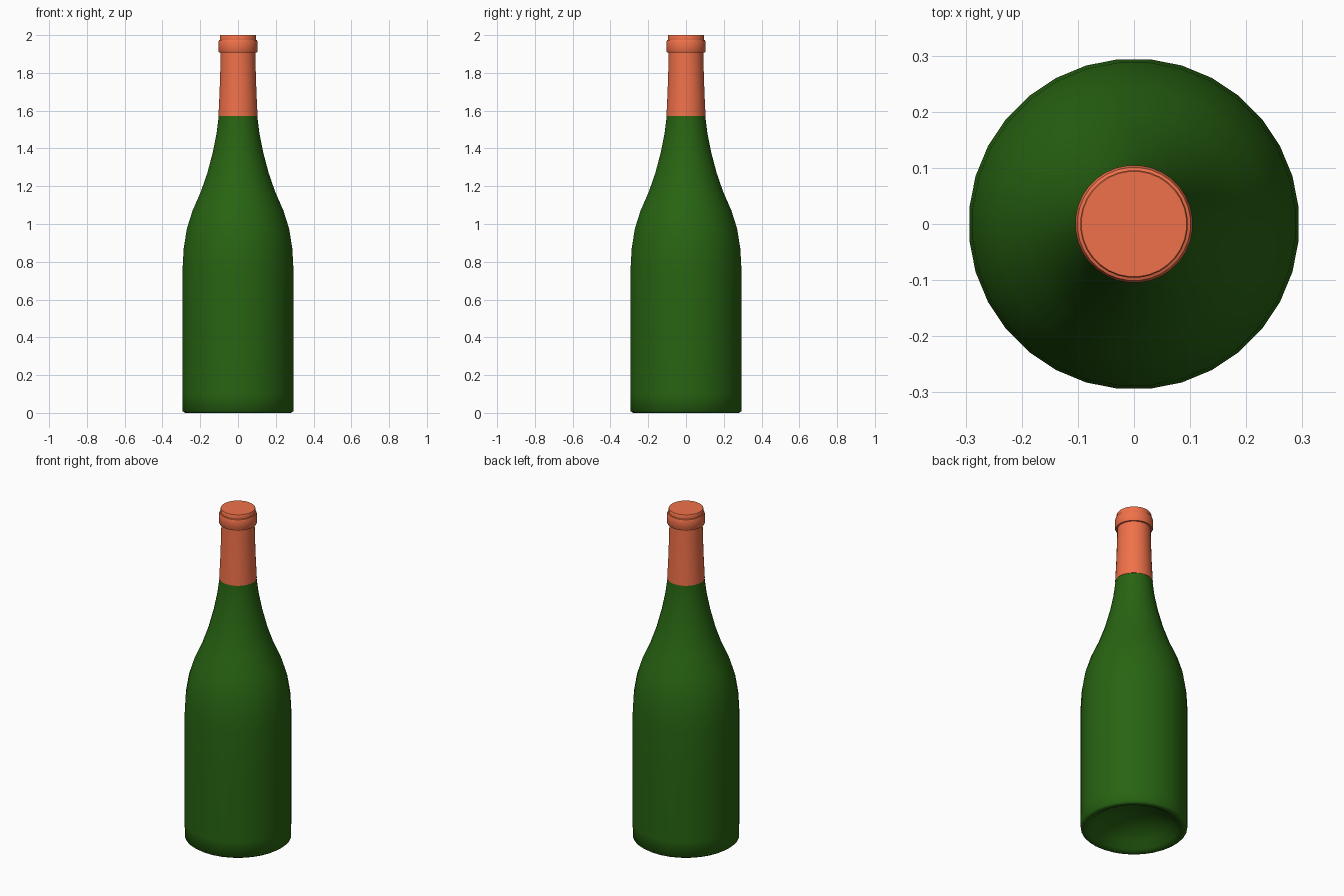
import bpy, bmesh, math

if "Cube" in bpy.data.objects:
    bpy.data.objects.remove(bpy.data.objects["Cube"])

SIDES = 32


def material(name, rgb):
    m = bpy.data.materials.new(name)
    m.diffuse_color = (*rgb, 1)
    m.use_nodes = True
    m.node_tree.nodes["Principled BSDF"].inputs["Base Color"].default_value = m.diffuse_color
    return m


def lathe(name, profile, mat, angle):
    """Revolve (radius, z) points around z; radius 0 becomes a pole."""
    bm = bmesh.new()
    rings = []
    for r, z in profile:
        if r == 0:
            rings.append([bm.verts.new((0, 0, z))] * SIDES)
        else:
            rings.append([bm.verts.new((r * math.cos(a), r * math.sin(a), z))
                          for a in (2 * math.pi * (i + 0.5) / SIDES for i in range(SIDES))])
    for low, high in zip(rings, rings[1:]):
        for i in range(SIDES):
            j = (i + 1) % SIDES
            corners = list(dict.fromkeys((low[i], low[j], high[j], high[i])))
            bm.faces.new(corners)
    bmesh.ops.recalc_face_normals(bm, faces=bm.faces)
    mesh = bpy.data.meshes.new(name)
    bm.to_mesh(mesh)
    bm.free()
    ob = bpy.data.objects.new(name, mesh)
    bpy.context.collection.objects.link(ob)
    mesh.materials.append(mat)
    bpy.ops.object.select_all(action='DESELECT')
    ob.select_set(True)
    bpy.context.view_layer.objects.active = ob
    bpy.ops.object.shade_smooth_by_angle(angle=math.radians(angle))
    return ob


green = material("green_glass", (0.021, 0.127, 0.006))
orange = material("orange_foil", (0.87, 0.165, 0.068))

# Glass body: hollow punt underneath, straight wall, shoulder, neck
lathe("bottle_body", [
    (0, 0.11), (0.08, 0.103), (0.15, 0.08), (0.21, 0.045), (0.245, 0.012),
    (0.262, 0.002), (0.282, 0.0), (0.294, 0.008),
    (0.295, 0.1), (0.295, 0.45), (0.295, 0.76), (0.289, 0.87), (0.272, 0.975),
    (0.242, 1.07), (0.198, 1.17), (0.163, 1.27), (0.134, 1.38),
    (0.114, 1.48), (0.102, 1.575), (0.097, 1.68), (0.09, 1.8), (0, 1.8)],
    green, 80)

# Foil capsule: sleeve, lip ring and flat top
lathe("foil_capsule", [
    (0.099, 1.573), (0.104, 1.573), (0.098, 1.7), (0.094, 1.82), (0.092, 1.908),
    (0.101, 1.908), (0.105, 1.914), (0.105, 1.962), (0.101, 1.973),
    (0.096, 1.975), (0.096, 1.997), (0.094, 2.0), (0, 2.0)],
    orange, 40)
